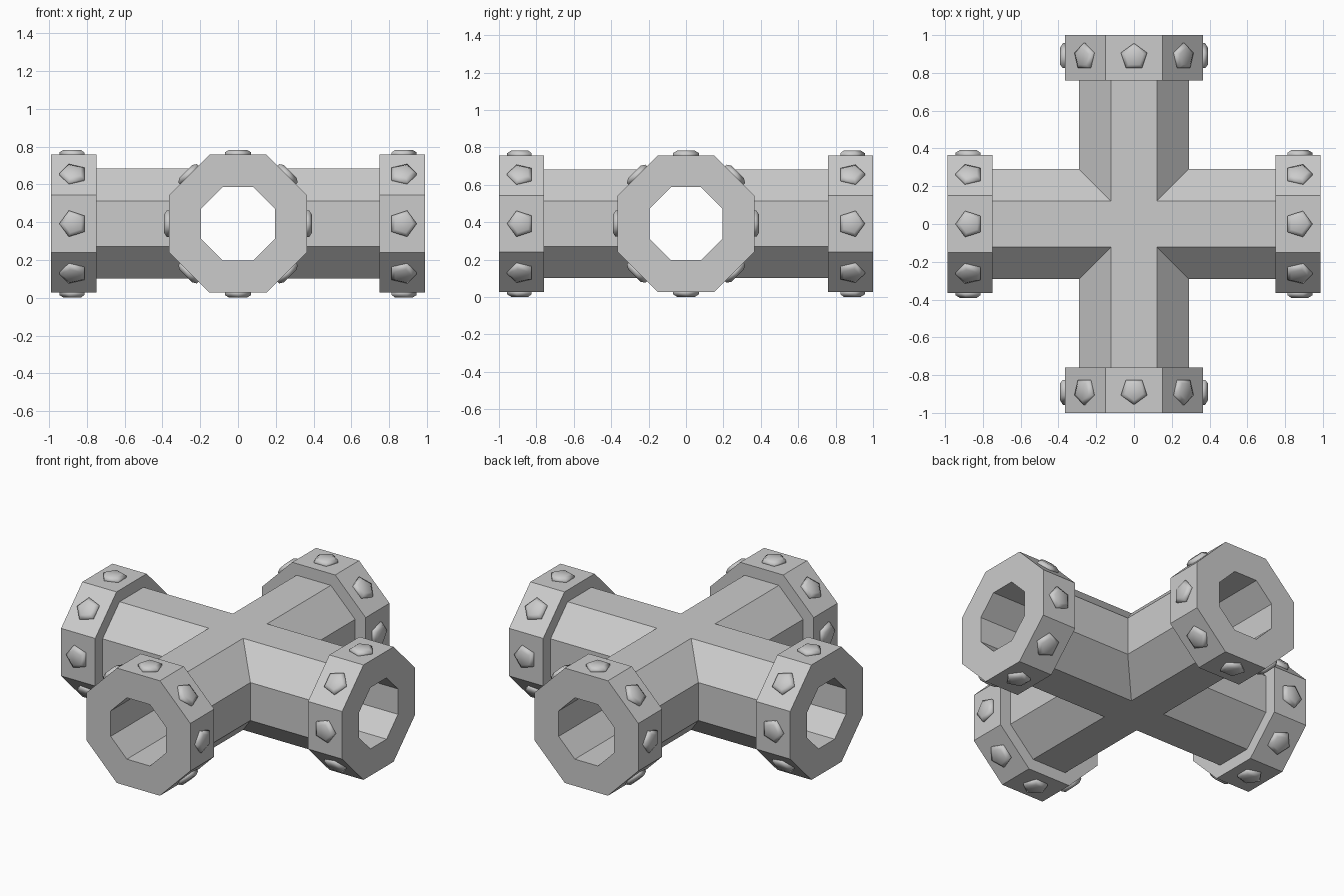
import bpy, bmesh
from math import cos, sin, pi, tan
from mathutils import Vector

if "Cube" in bpy.data.objects:
    bpy.data.objects.remove(bpy.data.objects["Cube"])

ZC = 0.392                      # height of the pipe axes
PIPE, FLANGE, HOLE = 0.291, 0.365, 0.195   # octagon apothems
FLANGE_W = 0.24
UP = Vector((0, 0, 1))
ARMS = [(Vector((1, 0, 0)), 0.988), (Vector((0, 1, 0)), 1.0),
        (Vector((-1, 0, 0)), 0.988), (Vector((0, -1, 0)), 1.0)]


def finish(bm, name, smooth):
    bmesh.ops.recalc_face_normals(bm, faces=bm.faces[:])
    me = bpy.data.meshes.new(name)
    bm.to_mesh(me)
    bm.free()
    me.polygons.foreach_set("use_smooth", [smooth] * len(me.polygons))
    ob = bpy.data.objects.new(name, me)
    bpy.context.collection.objects.link(ob)
    return ob


def octagon(a):
    # octagon with extra mid points on top and bottom for the mitred crossing
    h = a * tan(pi / 8)
    return [(0, a), (h, a), (a, h), (a, -h), (h, -a),
            (0, -a), (-h, -a), (-a, -h), (-a, h), (-h, a)]


def bridge(bm, loops):
    for A, B in zip(loops, loops[1:]):
        n = len(A)
        for i in range(n):
            j = (i + 1) % n
            quad = list(dict.fromkeys((A[i], A[j], B[j], B[i])))
            bm.faces.new(quad)


# Hollow cross pipe: four mitred arms, each ending in a flange
bm = bmesh.new()
for t, length in ARMS:
    side = t.cross(UP)
    inner = length - FLANGE_W
    # (apothem, distance along the arm); None means mitred against neighbours
    stations = [(PIPE, None), (PIPE, inner), (FLANGE, inner),
                (FLANGE, length), (HOLE, length), (HOLE, None)]
    loops = []
    for a, d in stations:
        loops.append([bm.verts.new(side * u + UP * (ZC + v) + t * (abs(u) if d is None else d))
                      for u, v in octagon(a)])
    bridge(bm, loops)
bmesh.ops.remove_doubles(bm, verts=bm.verts[:], dist=0.0005)
flat = [e for e in bm.edges
        if all(max(abs(v.co.x), abs(v.co.y)) < 0.77 for v in e.verts)]
bmesh.ops.dissolve_limit(bm, angle_limit=0.01, verts=[], edges=flat)
finish(bm, "cross_pipe", False)

# Five-sided bolt heads, one on each flange facet, pointing outward
for k, (t, length) in enumerate(ARMS):
    bm = bmesh.new()
    side = t.cross(UP)
    for f in range(8):
        n = side * cos(f * pi / 4) + UP * sin(f * pi / 4)
        s = t.cross(n)
        c = UP * ZC + t * (length - FLANGE_W / 2 + 0.004) + n * FLANGE
        loops = []
        for r, h in [(0.073, -0.01), (0.073, 0.012), (0.05, 0.026)]:
            loops.append([bm.verts.new(c + n * h + t * (r * cos(i * 2 * pi / 5))
                                       + s * (r * sin(i * 2 * pi / 5)))
                          for i in range(5)])
        bridge(bm, loops)
        bm.faces.new(loops[-1])
        bm.faces.new(loops[0][::-1])
    finish(bm, f"flange_bolts_{k + 1}", True)
